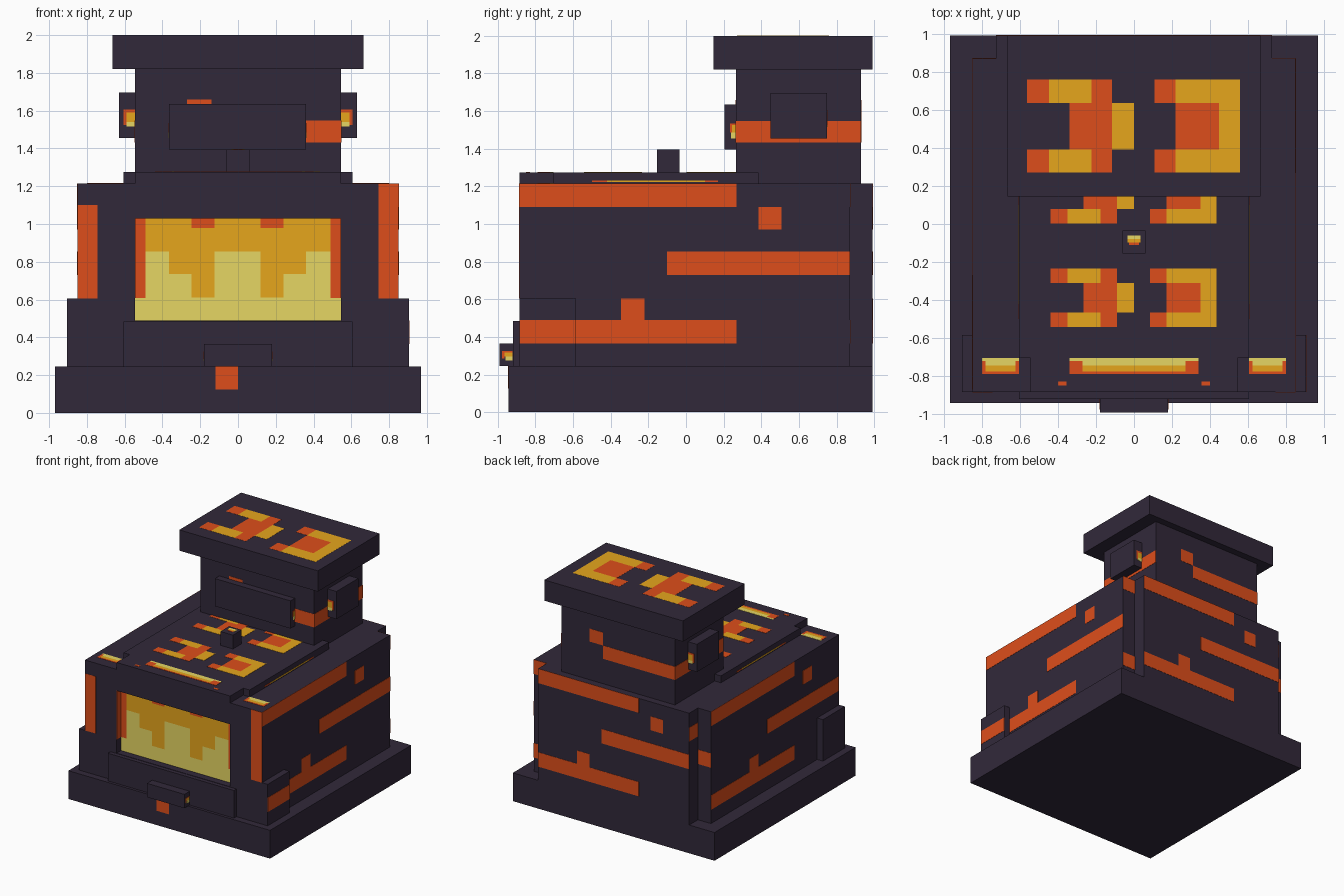
import bpy, bmesh

if "Cube" in bpy.data.objects:
    bpy.data.objects.remove(bpy.data.objects["Cube"])

def material(name, rgb):
    m = bpy.data.materials.new(name)
    m.diffuse_color = (*rgb, 1)
    m.use_nodes = True
    m.node_tree.nodes["Principled BSDF"].inputs["Base Color"].default_value = m.diffuse_color
    return m

DARK = material("dark stone", (0.031, 0.0215, 0.042))
ORANGE = material("ember orange", (0.73, 0.076, 0.011))
YELLOW = material("flame yellow", (0.79, 0.38, 0.012))
PALE = material("pale flame", (0.79, 0.67, 0.125))
THIN = 0.002

def boxes(name, spans, mat):
    """One object made of boxes given as (x0, x1, y0, y1, z0, z1)."""
    bm = bmesh.new()
    for s in spans:
        geo = bmesh.ops.create_cube(bm, size=1)
        for v in geo["verts"]:
            for i in range(3):
                lo, hi = s[2 * i], s[2 * i + 1]
                v.co[i] = (lo + hi) / 2 + v.co[i] * (hi - lo)
    me = bpy.data.meshes.new(name)
    bm.to_mesh(me)
    bm.free()
    me.materials.append(mat)
    ob = bpy.data.objects.new(name, me)
    bpy.context.collection.objects.link(ob)
    return ob

def prism(name, half, z0, z1):
    """Extrude a left-right symmetric outline given by its right half."""
    bm = bmesh.new()
    pts = half + [(-x, y) for x, y in reversed(half)]
    f = bm.faces.new([bm.verts.new((x, y, z0)) for x, y in pts])
    up = bmesh.ops.extrude_face_region(bm, geom=[f])
    bmesh.ops.translate(bm, vec=(0, 0, z1 - z0),
                        verts=[v for v in up["geom"] if isinstance(v, bmesh.types.BMVert)])
    bmesh.ops.recalc_face_normals(bm, faces=bm.faces)
    me = bpy.data.meshes.new(name)
    bm.to_mesh(me)
    bm.free()
    me.materials.append(DARK)
    ob = bpy.data.objects.new(name, me)
    bpy.context.collection.objects.link(ob)
    return ob

def paint(name, axis, sign, at, rects, mat):
    """Thin plates on a plane; rects are (u0, u1, v0, v1) on the other two axes."""
    spans = []
    for r in rects:
        s = [list(r[:2]), list(r[2:])]
        s.insert(axis, sorted((at, at + sign * THIN)))
        spans.append(s[0] + s[1] + s[2])
    return boxes(name, spans, mat)

# Main stone parts
BACK = 0.992
boxes("base", [(-0.968, 0.968, -0.943, BACK, 0, 0.245)], DARK)
body = prism("body", [(0.85, -0.885), (0.85, 0.872), (0.725, 0.872), (0.725, BACK)], 0.245, 1.215)
prism("top_slab", [(0.545, -0.885), (0.545, -0.705), (0.605, -0.705), (0.605, 0.385)], 1.215, 1.275)
boxes("chimney", [(-0.545, 0.545, 0.265, 0.93, 1.215, 1.82)], DARK)
boxes("chimney_cap", [(-0.665, 0.665, 0.145, BACK, 1.82, 2.0)], DARK)
boxes("chimney_front_plate", [(-0.365, 0.36, 0.205, 0.265, 1.395, 1.635)], DARK)
boxes("top_stud", [(-0.06, 0.06, -0.155, -0.035, 1.275, 1.395)], DARK)
boxes("hearth_sill", [(-0.605, 0.605, -0.92, -0.885, 0.245, 0.485)], DARK)
boxes("handle", [(-0.18, 0.18, -0.992, -0.92, 0.245, 0.365)], DARK)
for side, s in (("left", -1), ("right", 1)):
    boxes(side + "_corner_foot", [(*sorted((s * 0.85, s * 0.905)), -0.885, -0.585, 0.245, 0.605)], DARK)
    boxes(side + "_chimney_lug", [(*sorted((s * 0.545, s * 0.63)), 0.45, 0.75, 1.455, 1.695)], DARK)

# Recessed fire opening
cutter = boxes("opening_cutter", [(-0.545, 0.545, -1.1, -0.825, 0.488, 1.03)], DARK)
cutter.hide_render = True
cutter.hide_viewport = True
cut = body.modifiers.new("opening", "BOOLEAN")
cut.operation = "DIFFERENCE"
cut.solver = "EXACT"
cut.object = cutter

# Fire behind the opening
FY = -0.825
steps = [(-0.49, -0.365, 0.855), (-0.365, -0.245, 0.735), (-0.245, -0.125, 0.61), (-0.125, 0.12, 0.855),
         (0.12, 0.24, 0.61), (0.24, 0.36, 0.735), (0.36, 0.49, 0.855)]
paint("fire_glow", 1, -1, FY, [(a, b, z, 0.98) for a, b, z in steps]
      + [(-0.49, -0.245, 0.98, 1.03), (-0.125, 0.12, 0.98, 1.03), (0.24, 0.49, 0.98, 1.03)], YELLOW)
paint("fire_core", 1, -1, FY, [(-0.545, 0.545, 0.49, 0.607)]
      + [(a, b, 0.607, z) for a, b, z in steps], PALE)
paint("fire_edges", 1, -1, FY, [(-0.545, -0.49, 0.607, 1.03), (0.49, 0.545, 0.607, 1.03),
                                (-0.245, -0.125, 0.98, 1.03), (0.12, 0.24, 0.98, 1.03)], ORANGE)
for s in (-1, 1):
    paint("opening_side_glow", 0, -s, s * 0.545, [(-0.885, -0.829, 0.607, 1.03)], ORANGE)

# Front ember marks
paint("front_embers", 1, -1, -0.885, [(-0.85, -0.745, 0.605, 1.1), (0.745, 0.85, 0.605, 1.215)], ORANGE)
paint("base_ember", 1, -1, -0.943, [(-0.12, 0, 0.125, 0.245)], ORANGE)

# Ember stripes around the sides and back: (start, end, low, high)
TOP, SPOT = (-0.885, 0.268, 1.09, 1.215), (0.385, 0.508, 0.97, 1.09)
MID, BUMP = (-0.1, 0.872, 0.73, 0.855), (-0.345, -0.22, 0.49, 0.605)
LOW = (-0.885, 0.268, 0.365, 0.49)
stripes = [TOP, SPOT, MID, BUMP, LOW]
paint("right_embers", 0, 1, 0.85, stripes, ORANGE)
paint("right_foot_ember", 0, 1, 0.905, [(-0.885, -0.585, 0.365, 0.49)], ORANGE)
paint("left_embers", 0, -1, -0.85, [(-b, min(-a, 0.872), c, d) for a, b, c, d in stripes], ORANGE)
back = [(max(0.018 - b * 0.97, -0.725), min(0.018 - a * 0.97, 0.725), c, d) for a, b, c, d in stripes]
paint("back_embers", 1, 1, BACK, back, ORANGE)
paint("back_notch_embers", 1, 1, 0.872, [(0.725, 0.85, *TOP[2:]), (0.725, 0.85, *LOW[2:]),
                                         (-0.85, -0.725, *MID[2:])], ORANGE)
paint("left_notch_ember", 0, -1, -0.725, [(0.874, BACK, *SPOT[2:])], ORANGE)

# Chimney embers
paint("chimney_front_embers", 1, -1, 0.265, [(-0.14, 0.545, 1.432, 1.547), (-0.27, -0.14, 1.547, 1.66)], ORANGE)
paint("chimney_back_embers", 1, 1, 0.93, [(-0.545, 0.145, 1.432, 1.547), (0.145, 0.275, 1.547, 1.66)], ORANGE)
for s in (-1, 1):
    paint("chimney_side_ember", 0, s, s * 0.545, [(0.265, 0.93, 1.432, 1.547)], ORANGE)

def glyphs(name, k, cy, h, z, ymax=9):
    """Pair of bracket-shaped ember marks lying on a top face."""
    t, m = h / 2, h * 0.25
    o, y = [], []
    for lo, hi in ((-t, -m), (m, t)):
        o += [(-0.44, -0.35, lo, hi), (-0.175, -0.09, lo, hi), (0.085, 0.17, lo, hi)]
        y += [(-0.35, -0.175, lo, hi), (0.17, 0.435, lo, hi)]
    o += [(-0.265, -0.09, -m, m), (0.17, 0.35, -m, m)]
    y += [(-0.09, 0, -m, m), (0.35, 0.435, -m, m)]
    for part, rects, mat in (("_ember", o, ORANGE), ("_glow", y, YELLOW)):
        paint(name + part, 2, 1, z, [(a * k, b * k, cy + c, min(cy + d, ymax))
                                     for a, b, c, d in rects if cy + c < ymax], mat)

glyphs("cap_mark", 1.28, 0.515, 0.49, 2.0 - THIN / 2)
glyphs("slab_front_mark", 1, -0.388, 0.31, 1.275)
glyphs("slab_back_mark", 1, 0.157, 0.31, 1.275, 0.265)

# Flame strips on the top
def flame_strip(name, x0, x1, z):
    e = (x1 - x0) * 0.1
    paint(name + "_core", 2, 1, z, [(x0, x1, -0.722, -0.705), (x0 + e, x1 - e, -0.745, -0.722)], PALE)
    paint(name + "_glow", 2, 1, z, [(x0 + e, x1 - e, -0.775, -0.745)], YELLOW)
    paint(name + "_ember", 2, 1, z, [(x0, x0 + e, -0.79, -0.722), (x1 - e, x1, -0.79, -0.722),
                                     (x0 + e, x1 - e, -0.79, -0.775)], ORANGE)

flame_strip("slab_flame", -0.34, 0.34, 1.275)
flame_strip("left_corner_flame", -0.8, -0.605, 1.215)
flame_strip("right_corner_flame", 0.605, 0.8, 1.215)
paint("slab_sparks", 2, 1, 1.275, [(-0.4, -0.355, -0.85, -0.83), (0.355, 0.4, -0.85, -0.83)], ORANGE)
paint("stud_flame", 2, 1, 1.395, [(-0.035, 0.035, -0.08, -0.06)], PALE)
paint("stud_glow", 2, 1, 1.395, [(-0.035, 0.035, -0.098, -0.08)], YELLOW)
paint("stud_ember", 2, 1, 1.395, [(-0.025, 0.025, -0.11, -0.098)], ORANGE)

# Small glows on side faces
for s in (-1, 1):
    paint("handle_flame", 0, s, s * 0.18, [(-0.96, -0.922, 0.275, 0.297)], PALE)
    paint("handle_glow", 0, s, s * 0.18, [(-0.965, -0.922, 0.297, 0.318)], YELLOW)
    paint("handle_ember", 0, s, s * 0.18, [(-0.977, -0.965, 0.285, 0.325), (-0.965, -0.922, 0.318, 0.325)], ORANGE)
    paint("slab_side_glow", 0, s, s * 0.605, [(-0.42, 0.1, 1.222, 1.232)], YELLOW)
    paint("slab_side_ember", 0, s, s * 0.605, [(-0.5, -0.42, 1.222, 1.232), (0.1, 0.17, 1.222, 1.232)], ORANGE)
    edge = 0.36 if s > 0 else -0.365
    paint("plate_side_flame", 0, s, edge, [(0.24, 0.265, 1.455, 1.485)], PALE)
    paint("plate_side_glow", 0, s, edge, [(0.245, 0.265, 1.485, 1.525)], YELLOW)
    paint("plate_side_ember", 0, s, edge, [(0.235, 0.245, 1.485, 1.535), (0.245, 0.265, 1.525, 1.535)], ORANGE)
    for y, d in ((0.45, -1), (0.75, 1)):
        span = lambda a, b: sorted((s * a, s * b))
        paint("lug_flame", 1, d, y, [(*span(0.545, 0.59), 1.515, 1.54)], PALE)
        paint("lug_glow", 1, d, y, [(*span(0.545, 0.59), 1.54, 1.59)], YELLOW)
        paint("lug_ember", 1, d, y, [(*span(0.59, 0.605), 1.525, 1.605),
                                     (*span(0.545, 0.59), 1.59, 1.605)], ORANGE)
